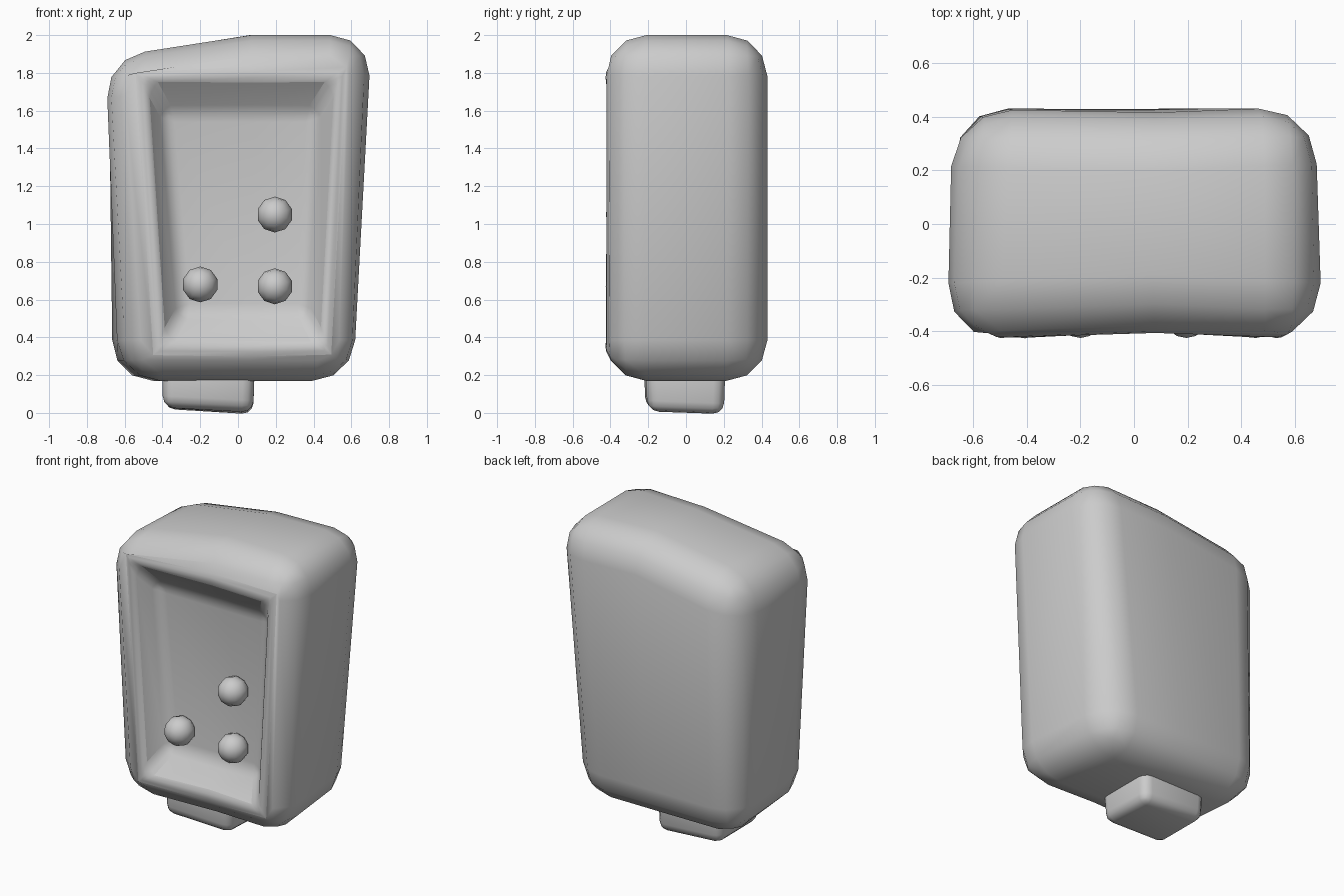
import bpy, bmesh, math

if "Cube" in bpy.data.objects:
    bpy.data.objects.remove(bpy.data.objects["Cube"])


def finish(bm, name, angle=60):
    bmesh.ops.recalc_face_normals(bm, faces=bm.faces)
    mesh = bpy.data.meshes.new(name)
    bm.to_mesh(mesh)
    bm.free()
    ob = bpy.data.objects.new(name, mesh)
    bpy.context.collection.objects.link(ob)
    bpy.ops.object.select_all(action='DESELECT')
    ob.select_set(True)
    bpy.context.view_layer.objects.active = ob
    bpy.ops.object.shade_smooth_by_angle(angle=math.radians(angle))
    return ob


def rounded_loft(sections, radius, segments):
    """Loft four-point sections along x, then round every edge but the middle loops."""
    bm = bmesh.new()
    rings = [[bm.verts.new(p) for p in s] for s in sections]
    for a, b in zip(rings, rings[1:]):
        for i in range(4):
            j = (i + 1) % 4
            bm.faces.new((a[i], a[j], b[j], b[i]))
    bm.faces.new(rings[0])
    bm.faces.new(rings[-1])
    bmesh.ops.recalc_face_normals(bm, faces=bm.faces)
    inner = {v for r in rings[1:-1] for v in r}
    edges = [e for e in bm.edges if not (e.verts[0] in inner and e.verts[1] in inner)]
    bmesh.ops.bevel(bm, geom=edges, offset=radius, segments=segments,
                    profile=0.5, affect='EDGES', clamp_overlap=True)
    bmesh.ops.recalc_face_normals(bm, faces=bm.faces)
    return bm


# body: crooked rounded box (front bottom, back bottom, back top, front top)
bm = rounded_loft([
    [(-0.605, -0.435, 0.17), (-0.69, 0.43, 0.17), (-0.665, 0.43, 1.88), (-0.72, -0.435, 1.88)],
    [(0.06, -0.41, 0.17), (0.0, 0.43, 0.17), (0.07, 0.415, 2.0), (0.07, -0.405, 2.0)],
    [(0.64, -0.435, 0.17), (0.53, 0.43, 0.17), (0.70, 0.44, 2.0), (0.705, -0.435, 2.0)],
], 0.215, 3)

# recess in the front: shape the rim, then sink the floor
front = [f for f in bm.faces if f.normal.y < -0.9 and f.calc_area() > 0.3]


def place(faces, left, right, bottom, top, y_side, y_mid):
    for v in {v for f in faces for v in f.verts}:
        row = 1 if v.co.z > 1 else 0
        v.co.z = top if row else bottom
        if v.co.x < -0.2:
            v.co.x, v.co.y = left[row], y_side
        elif v.co.x > 0.2:
            v.co.x, v.co.y = right[row], y_side
        else:
            v.co.y = y_mid


place(front, (-0.41, -0.50), (0.46, 0.54), 0.34, 1.79, -0.447, -0.42)
bmesh.ops.inset_region(bm, faces=front, thickness=0.08, depth=0, use_even_offset=True)
place(front, (-0.30, -0.39), (0.36, 0.41), 0.53, 1.59, -0.275, -0.275)
body = finish(bm, "body")
bev = body.modifiers.new("soft_rim", 'BEVEL')
bev.width = 0.05
bev.segments = 3
bev.limit_method = 'ANGLE'
bev.angle_limit = math.radians(38)

# foot: small tilted block under the body
foot = rounded_loft([
    [(-0.40, -0.22, 0.03), (-0.39, 0.20, 0.02), (-0.40, 0.21, 0.28), (-0.40, -0.22, 0.28)],
    [(0.08, -0.20, 0.005), (0.08, 0.20, -0.01), (0.09, 0.21, 0.28), (0.09, -0.22, 0.28)],
], 0.06, 3)
finish(foot, "foot")

# buttons: three round knobs in the recess
for i, (x, z) in enumerate([(-0.2, 0.68), (0.195, 0.67), (0.195, 1.05)]):
    bm = bmesh.new()
    bmesh.ops.create_uvsphere(bm, u_segments=10, v_segments=8, radius=0.095)
    ob = finish(bm, f"button_{i + 1}")
    ob.location = (x, -0.33, z)
    ob.rotation_euler = (math.pi / 2, 0, 0)
